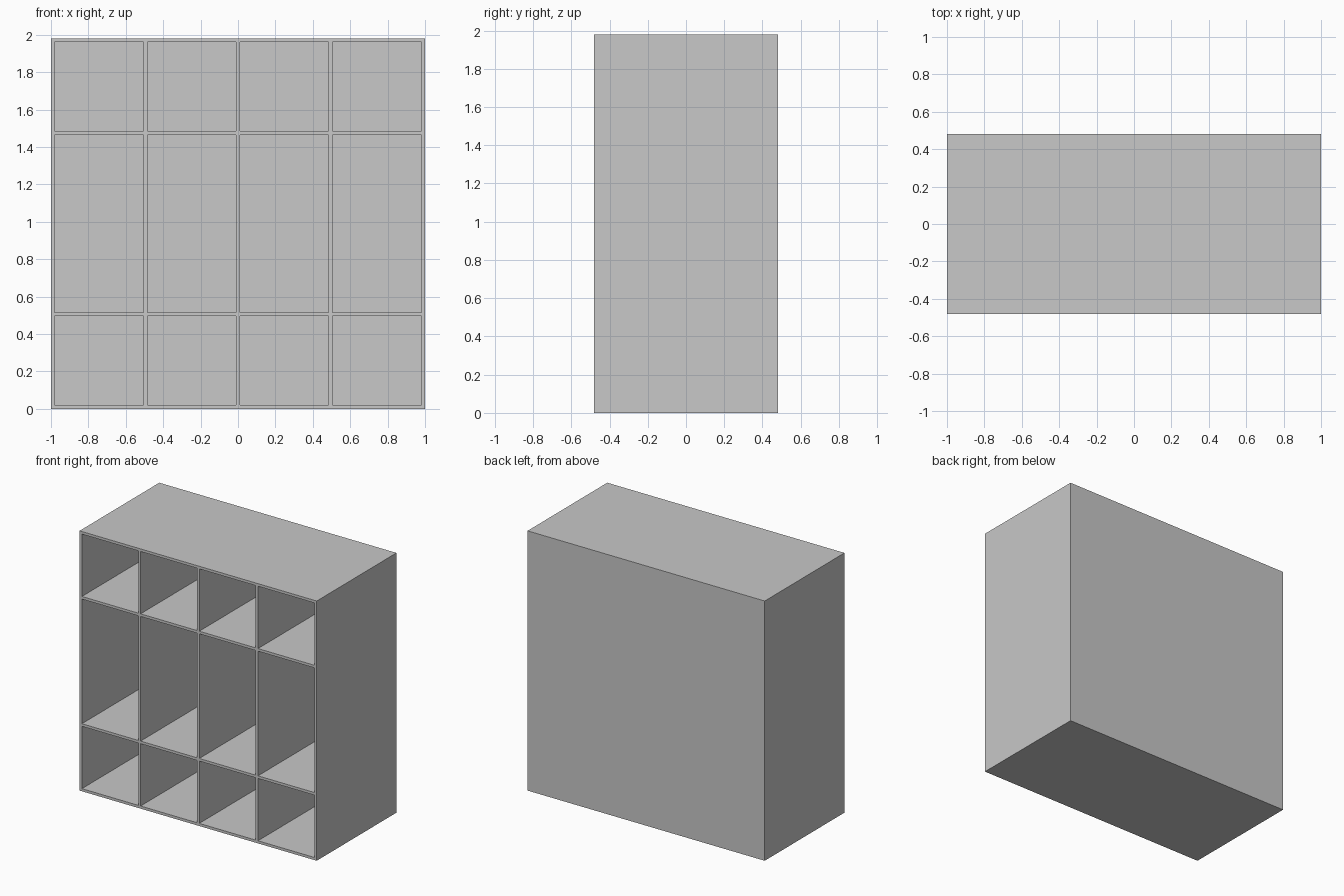
import bpy
import bmesh
from mathutils import Matrix

if "Cube" in bpy.data.objects:
    bpy.data.objects.remove(bpy.data.objects["Cube"], do_unlink=True)

WIDTH, DEPTH, HEIGHT = 2.0, 0.96, 1.98
BOARD = 0.02
OVERCUT = 0.1
POST_X = [-0.99, -0.495, 0.0, 0.495, 0.99]
SHELF_Z = [0.01, 0.505, 1.475, 1.97]

# Grey board material
grey = bpy.data.materials.new("plain grey")
grey.use_nodes = True
colour = (0.58, 0.58, 0.58, 1)
grey.diffuse_color = colour
grey.node_tree.nodes["Principled BSDF"].inputs["Base Color"].default_value = colour


def make_boxes(name, boxes):
    """One object made of boxes, each given by its lowest and highest corner."""
    bm = bmesh.new()
    for low, high in boxes:
        centre = [(a + b) / 2 for a, b in zip(low, high)]
        size = [b - a for a, b in zip(low, high)]
        bmesh.ops.create_cube(bm, size=1, matrix=Matrix.Translation(centre)
                              @ Matrix.Diagonal((*size, 1)))
    mesh = bpy.data.meshes.new(name)
    bm.to_mesh(mesh)
    bm.free()
    mesh.materials.append(grey)
    obj = bpy.data.objects.new(name, mesh)
    bpy.context.collection.objects.link(obj)
    return obj


# Solid cabinet block standing on the floor
cabinet = make_boxes("shelf_cabinet", [
    ((-WIDTH / 2, -DEPTH / 2, 0), (WIDTH / 2, DEPTH / 2, HEIGHT))])

# Compartments between neighbouring posts and shelves, open at the front
half = BOARD / 2
compartments = make_boxes("compartment_cutter", [
    ((x0 + half, -DEPTH / 2 - OVERCUT, z0 + half),
     (x1 - half, DEPTH / 2 - BOARD, z1 - half))
    for x0, x1 in zip(POST_X, POST_X[1:])
    for z0, z1 in zip(SHELF_Z, SHELF_Z[1:])])
compartments.hide_render = True
compartments.hide_viewport = True

# Hollow out the compartments, leaving the thin boards and back panel
hollow = cabinet.modifiers.new("hollow", 'BOOLEAN')
hollow.operation = 'DIFFERENCE'
hollow.solver = 'EXACT'
hollow.object = compartments
